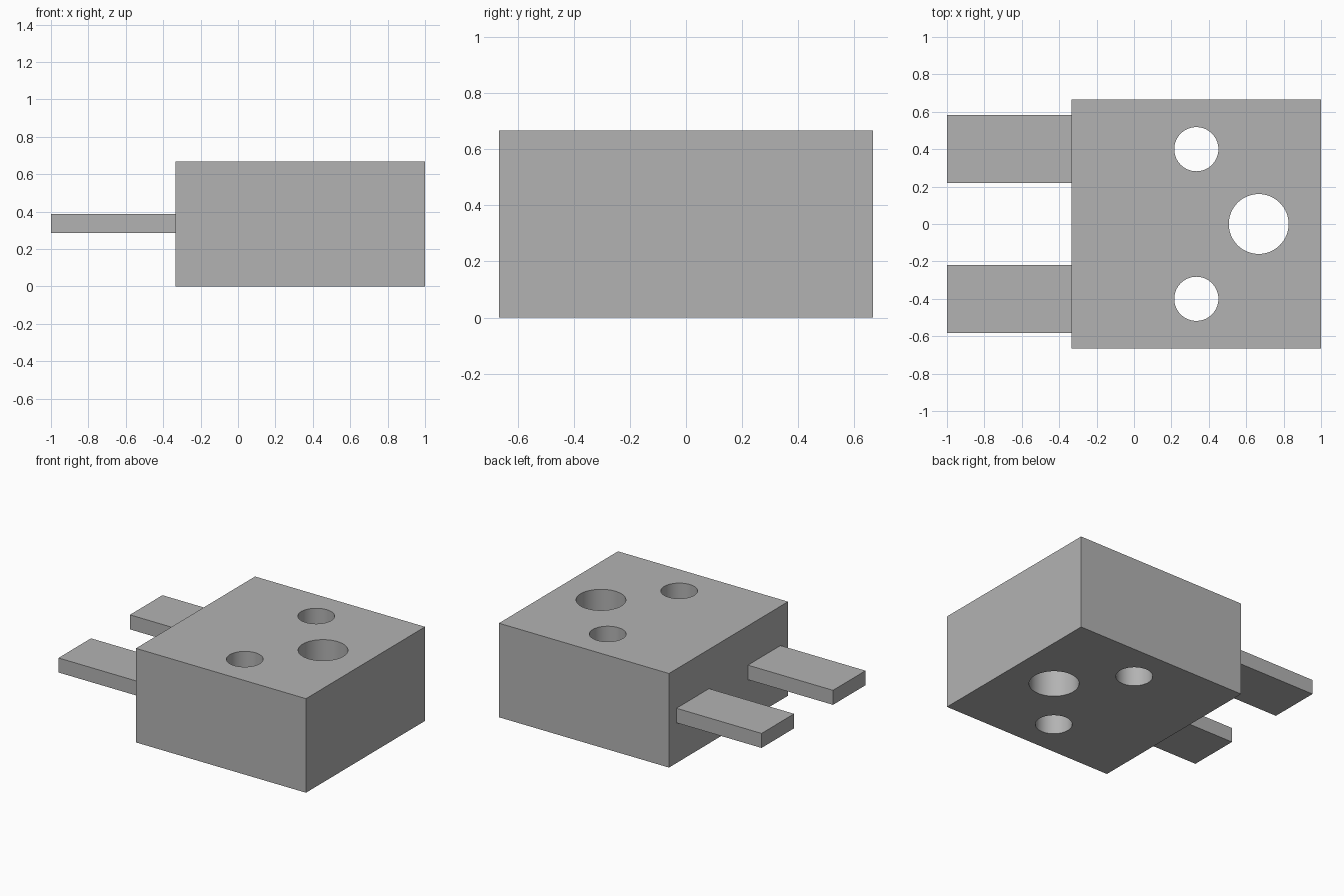
import bpy
import math

default = bpy.data.objects.get("Cube")
if default:
    bpy.data.objects.remove(default, do_unlink=True)

# Single grey material
grey = bpy.data.materials.new("plain_grey")
grey.use_nodes = True
colour = (0.45, 0.45, 0.45, 1)
grey.diffuse_color = colour
grey.node_tree.nodes["Principled BSDF"].inputs["Base Color"].default_value = colour


def box(name, low, high):
    centre = [(a + b) / 2 for a, b in zip(low, high)]
    bpy.ops.mesh.primitive_cube_add(size=1, location=centre)
    ob = bpy.context.object
    ob.name = name
    ob.scale = [b - a for a, b in zip(low, high)]
    bpy.ops.object.transform_apply(location=False, rotation=False, scale=True)
    ob.data.materials.append(grey)
    return ob


def drill(body, x, y, radius):
    bpy.ops.mesh.primitive_cylinder_add(vertices=64, radius=radius, depth=2, location=(x, y, HEIGHT / 2))
    cutter = bpy.context.object
    cutter.data.materials.append(grey)
    cutter.hide_render = True
    bpy.context.view_layer.objects.active = body
    cut = body.modifiers.new("hole", "BOOLEAN")
    cut.operation = "DIFFERENCE"
    cut.solver = "EXACT"
    cut.object = cutter
    bpy.ops.object.modifier_apply(modifier=cut.name)
    bpy.data.objects.remove(cutter, do_unlink=True)


HEIGHT = 2 / 3
BACK = -1 / 3

# Block with one large and two small through holes
body = box("body", (BACK, -HEIGHT, 0), (1, HEIGHT, HEIGHT))
drill(body, 2 / 3, 0, 0.16)
for side in (-1, 1):
    drill(body, 1 / 3, side * 0.4, 0.118)
bpy.ops.object.select_all(action="DESELECT")
body.select_set(True)
bpy.context.view_layer.objects.active = body
bpy.ops.object.shade_smooth_by_angle(angle=math.radians(30))

# Pair of flat prongs
for name, y in (("left_prong", 0.4), ("right_prong", -0.4)):
    box(name, (-1, y - 0.182, 0.285), (BACK, y + 0.182, 0.388))
